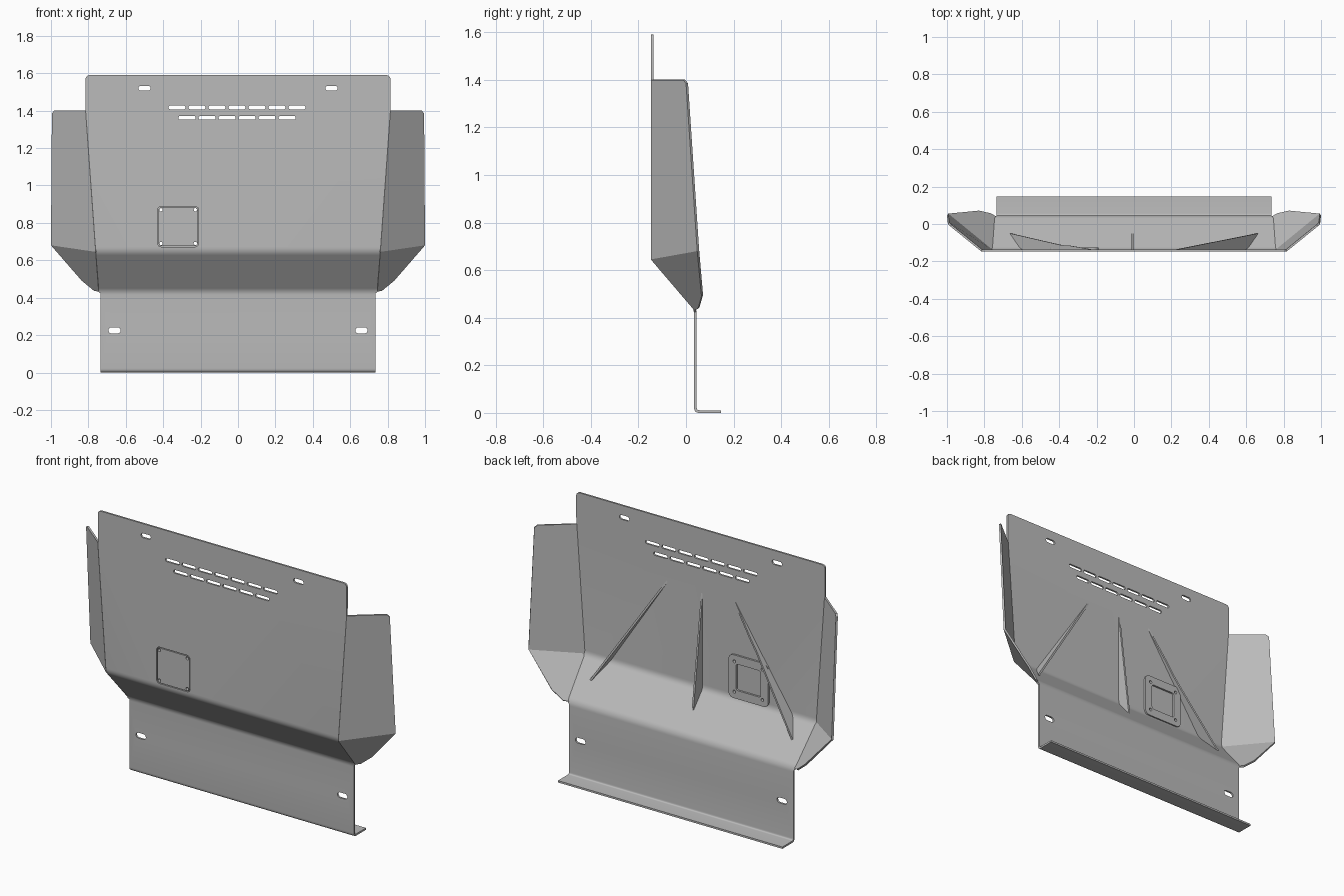
import bpy, bmesh, math
from mathutils import Vector

cube = bpy.data.objects.get("Cube")
if cube:
    bpy.data.objects.remove(cube, do_unlink=True)

T = 0.011          # sheet thickness
FRONT = -0.148     # front face of the main panel
BACK = FRONT + T

steel = bpy.data.materials.new("grey_steel")
steel.use_nodes = True
GREY = (0.5, 0.5, 0.5, 1)
steel.diffuse_color = GREY
steel.node_tree.nodes["Principled BSDF"].inputs["Base Color"].default_value = GREY


def make(name, bm):
    me = bpy.data.meshes.new(name)
    bm.to_mesh(me)
    bm.free()
    me.materials.append(steel)
    ob = bpy.data.objects.new(name, me)
    bpy.context.collection.objects.link(ob)
    return ob


def activate(ob):
    bpy.ops.object.select_all(action='DESELECT')
    ob.select_set(True)
    bpy.context.view_layer.objects.active = ob


def smooth(ob):
    activate(ob)
    bpy.ops.object.shade_smooth_by_angle(angle=math.radians(25))


def thicken(ob, offset=-1):
    m = ob.modifiers.new("thickness", 'SOLIDIFY')
    m.thickness, m.offset, m.use_even_offset = T, offset, True
    activate(ob)
    for mod in list(ob.modifiers):
        bpy.ops.object.modifier_apply(modifier=mod.name)


def rounded(cx, cz, w, h, r, n=4):
    """Outline of a rounded rectangle in x and z."""
    pts = []
    for k, (sx, sz) in enumerate(((1, 1), (-1, 1), (-1, -1), (1, -1))):
        for i in range(n + 1):
            a = math.pi / 2 * (k + i / n)
            pts.append((cx + sx * (w / 2 - r) + r * math.cos(a),
                        cz + sz * (h / 2 - r) + r * math.sin(a)))
    return pts


def prism(bm, outline, y0, y1):
    face = bm.faces.new([bm.verts.new((x, y0, z)) for x, z in outline])
    out = bmesh.ops.extrude_face_region(bm, geom=[face])
    verts = [v for v in out["geom"] if isinstance(v, bmesh.types.BMVert)]
    bmesh.ops.translate(bm, vec=(0, y1 - y0, 0), verts=verts)
    bmesh.ops.remove_doubles(bm, verts=bm.verts, dist=1e-5)
    bmesh.ops.recalc_face_normals(bm, faces=bm.faces)


def cut(ob, outlines):
    bm = bmesh.new()
    for o in outlines:
        prism(bm, o, -0.3, 0.3)
    cutter = make("cutter", bm)
    cutter.hide_render = True
    m = ob.modifiers.new("holes", 'BOOLEAN')
    m.operation, m.solver, m.object = 'DIFFERENCE', 'EXACT', cutter
    activate(ob)
    bpy.ops.object.modifier_apply(modifier=m.name)
    bpy.data.objects.remove(cutter, do_unlink=True)


def bend(a, b, c, d, n=5):
    """Soft bend at b between a and c, starting d away from b."""
    a, b, c = Vector(a), Vector(b), Vector(c)
    p, q = b + (a - b).normalized() * d, b + (c - b).normalized() * d
    return [p * (1 - t) ** 2 + b * 2 * t * (1 - t) + q * t * t
            for t in (i / n for i in range(n + 1))]


# Main folded panel: side profile swept across the width
def half_width(z):
    if z > 1.57:
        return 0.795 + math.sqrt(max(0, 0.02 ** 2 - (z - 1.57) ** 2))
    if z > 1.4:
        return 0.815
    return 0.745 + (z - 0.43) * 0.072 if z > 0.43 else 0.735


corners = [(FRONT, 1.59), (FRONT, 0.645), (0.034, 0.435), (0.034, 0), (0.148, 0)]
profile = [Vector((FRONT, z)) for z in (1.59, 1.587, 1.58, 1.57, 1.4)]
for i, d in ((1, 0.025), (2, 0.02), (3, 0.022)):
    profile += bend(*corners[i - 1:i + 2], d)
profile.append(Vector(corners[-1]))

bm = bmesh.new()
rows = [[bm.verts.new((s * half_width(z), y, z)) for s in (-1, 1)] for y, z in profile]
for (l0, r0), (l1, r1) in zip(rows, rows[1:]):
    bm.faces.new((l0, l1, r1, r0))
panel = make("main_panel", bm)
thicken(panel)

HX, HZ = -0.32, 0.78
holes = [rounded(s * 0.5, 1.52, 0.065, 0.026, 0.0129) for s in (-1, 1)]
holes += [rounded(s * 0.66, 0.225, 0.065, 0.032, 0.0159) for s in (-1, 1)]
for count, z in ((7, 1.417), (6, 1.362)):
    holes += [rounded(-0.005 + (i - (count - 1) / 2) * 0.107, z, 0.092, 0.02, 0.0099)
              for i in range(count)]
holes.append(rounded(HX, HZ, 0.22, 0.216, 0.02))
cut(panel, holes)
smooth(panel)

# Hatch cover with its backing frame, bolted at the corners
bolts = [rounded(HX + sx * 0.092, HZ + sz * 0.09, 0.018, 0.018, 0.0089)
         for sx in (-1, 1) for sz in (-1, 1)]
bm = bmesh.new()
prism(bm, rounded(HX, HZ, 0.21, 0.206, 0.016), FRONT, BACK)
cover = make("hatch_cover", bm)
cut(cover, bolts)
smooth(cover)
bm = bmesh.new()
prism(bm, rounded(HX, HZ, 0.26, 0.256, 0.03), BACK, BACK + T)
frame = make("hatch_frame", bm)
cut(frame, [rounded(HX, HZ, 0.16, 0.156, 0.012)] + bolts)
smooth(frame)

# Side wings: upper and lower panel, mirrored
bm = bmesh.new()
inner_top, inner_mid, inner_low, tip_low, tip_mid, outer_mid, outer_top, top_out = [
    bm.verts.new(p) for p in (
        (0.815, FRONT, 1.4), (0.761, FRONT, 0.645), (0.745, 0.034, 0.432),
        (0.77, 0.05, 0.437), (0.835, 0.065, 0.49), (1.0, 0.047, 0.68),
        (0.995, 0.0, 1.385), (0.983, -0.012, 1.4))]
bm.faces.new((inner_top, inner_mid, outer_mid, outer_top, top_out))
bm.faces.new((inner_mid, inner_low, tip_low, tip_mid, outer_mid))
wings = make("side_wings", bm)
wings.modifiers.new("mirror", 'MIRROR').use_mirror_merge = False
thicken(wings)
smooth(wings)


# Stiffening ribs on the back
def rib(name, points):
    bm = bmesh.new()
    bm.faces.new([bm.verts.new(p) for p in points])
    ob = make(name, bm)
    thicken(ob, 0)
    smooth(ob)


rib("centre_rib", [(-0.008, BACK, 1.21), (-0.008, BACK, 0.645), (-0.008, -0.05, 0.55)])
rib("left_rib", [(0.22, BACK, 1.22), (0.6, BACK, 0.645), (0.66, -0.05, 0.55)])
rib("right_rib", [(-0.22, BACK, 1.22), (-0.6, BACK, 0.645), (-0.66, -0.05, 0.55),
                  (-0.43, -0.103, 0.895), (-0.385, -0.113, 0.965), (-0.34, -0.116, 1.035)])
